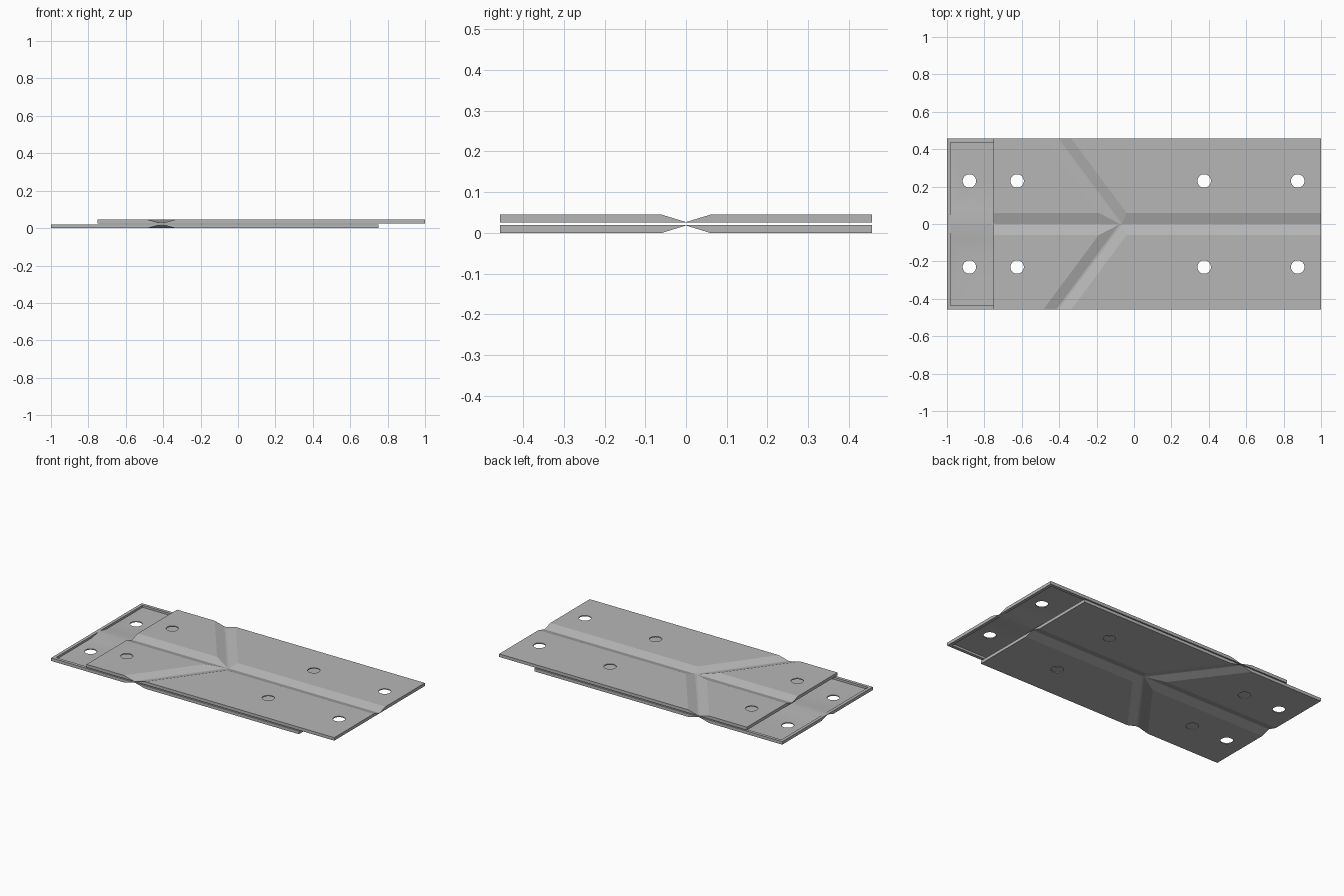
import bpy, bmesh, math
from mathutils import Vector
from mathutils.geometry import intersect_line_line_2d, intersect_point_line

cube = bpy.data.objects.get("Cube")
if cube:
    bpy.data.objects.remove(cube, do_unlink=True)

HALF_W = 0.457        # half width of the sheet
THICK = 0.0195        # thickness of one sheet
TOTAL = 0.045         # height of the stacked pair
JOINT = Vector((-0.07, 0))
CREASE_END = Vector((-0.41, HALF_W))

grey = bpy.data.materials.new("plate_grey")
grey.use_nodes = True
grey.diffuse_color = (0.47, 0.47, 0.47, 1)
grey.node_tree.nodes["Principled BSDF"].inputs["Base Color"].default_value = grey.diffuse_color


def loft(name, low, high, z_low, z_high):
    """Closed solid between two outlines with equal point counts."""
    bm = bmesh.new()
    a = [bm.verts.new((p[0], p[1], z_low)) for p in low]
    b = [bm.verts.new((p[0], p[1], z_high)) for p in high]
    bm.faces.new(a)
    bm.faces.new(b)
    for i in range(len(a)):
        j = (i + 1) % len(a)
        bm.faces.new((a[i], a[j], b[j], b[i]))
    bmesh.ops.recalc_face_normals(bm, faces=bm.faces)
    mesh = bpy.data.meshes.new(name)
    bm.to_mesh(mesh)
    bm.free()
    obj = bpy.data.objects.new(name, mesh)
    bpy.context.collection.objects.link(obj)
    return obj


def strip(start, end, half):
    """Rectangle of the given half width around a line."""
    d = (end - start).normalized()
    n = Vector((-d.y, d.x)) * half
    return [start - n, end - n, end + n, start + n]


def inset(points, amounts):
    """Move every edge of a counter-clockwise outline inwards by its own amount."""
    lines = []
    for i, p in enumerate(points):
        d = (points[(i + 1) % len(points)] - p).normalized()
        lines.append((p + Vector((-d.y, d.x)) * amounts[i], d))
    out = []
    for i, (p, d) in enumerate(lines):
        q, e = lines[i - 1]
        s = (p - q).cross(d) / e.cross(d)
        out.append(q + e * s)
    return out


def groove(start, end, flat):
    """V cutter that thins the sheet along a fold, seen from its outer face."""
    slope = (0.06 - flat) / 0.018
    return loft("groove_cutter", strip(start, end, 0.06 + slope * 0.002),
                strip(start, end, flat), -0.002, 0.018)


def pocket(points, folds, side):
    """Recess in the inner face: upright at the rim, sloped towards the folds."""
    low = inset(points, [0.079 if f else 0.02 for f in folds])
    high = inset(points, [0.0006 if f else 0.02 for f in folds])
    flip = lambda pts: [(p.x, p.y * side) for p in pts]
    return loft("pocket_cutter", flip(low), flip(high), 0.006, THICK + 0.001)


def hole(x, y):
    ring = [(x + 0.036 * math.cos(a), y + 0.036 * math.sin(a))
            for a in (math.tau * i / 32 for i in range(32))]
    return loft("hole_cutter", ring, ring, -0.01, 0.04)


def make_sheet(name, x0, x1, hole_xs, upside_down):
    outline = [Vector((x0, -HALF_W)), Vector((x1, -HALF_W)),
               Vector((x1, HALF_W)), Vector((x0, HALF_W))]
    sheet = loft(name, outline, outline, 0, THICK)
    # Folds: one lengthwise, two diagonal
    cutters = [groove(Vector((x0 - 0.1, 0)), Vector((x1 + 0.1, 0)), 0.001)]
    direction = CREASE_END - JOINT
    left = [Vector((x0, 0)), JOINT, CREASE_END, Vector((x0, HALF_W))]
    right = [JOINT, Vector((x1, 0)), Vector((x1, HALF_W)), CREASE_END]
    for side in (1, -1):
        end = JOINT + direction * 1.3
        cutters.append(groove(JOINT, Vector((end.x, end.y * side)), 0.005))
        cutters.append(pocket(left, (True, True, False, False), side))
        cutters.append(pocket(right, (True, False, False, True), side))
        cutters += [hole(x, 0.23 * side) for x in hole_xs]
    bpy.ops.object.select_all(action="DESELECT")
    bpy.context.view_layer.objects.active = sheet
    sheet.select_set(True)
    for cutter in cutters:
        cutter.hide_render = True
        mod = sheet.modifiers.new("cut", "BOOLEAN")
        mod.operation = "DIFFERENCE"
        mod.solver = "EXACT"
        mod.object = cutter
        bpy.ops.object.modifier_apply(modifier=mod.name)
        bpy.data.objects.remove(cutter, do_unlink=True)
    # The upper sheet faces the other way
    if upside_down:
        for v in sheet.data.vertices:
            v.co.z = TOTAL - v.co.z
        sheet.data.flip_normals()
    sheet.data.materials.clear()
    sheet.data.materials.append(grey)
    bpy.ops.object.shade_smooth_by_angle(angle=math.radians(12))
    return sheet


make_sheet("lower_sheet", -1.0, 0.75, (-0.88, -0.625, 0.375), False)
make_sheet("upper_sheet", -0.75, 1.0, (-0.625, 0.375, 0.875), True)
